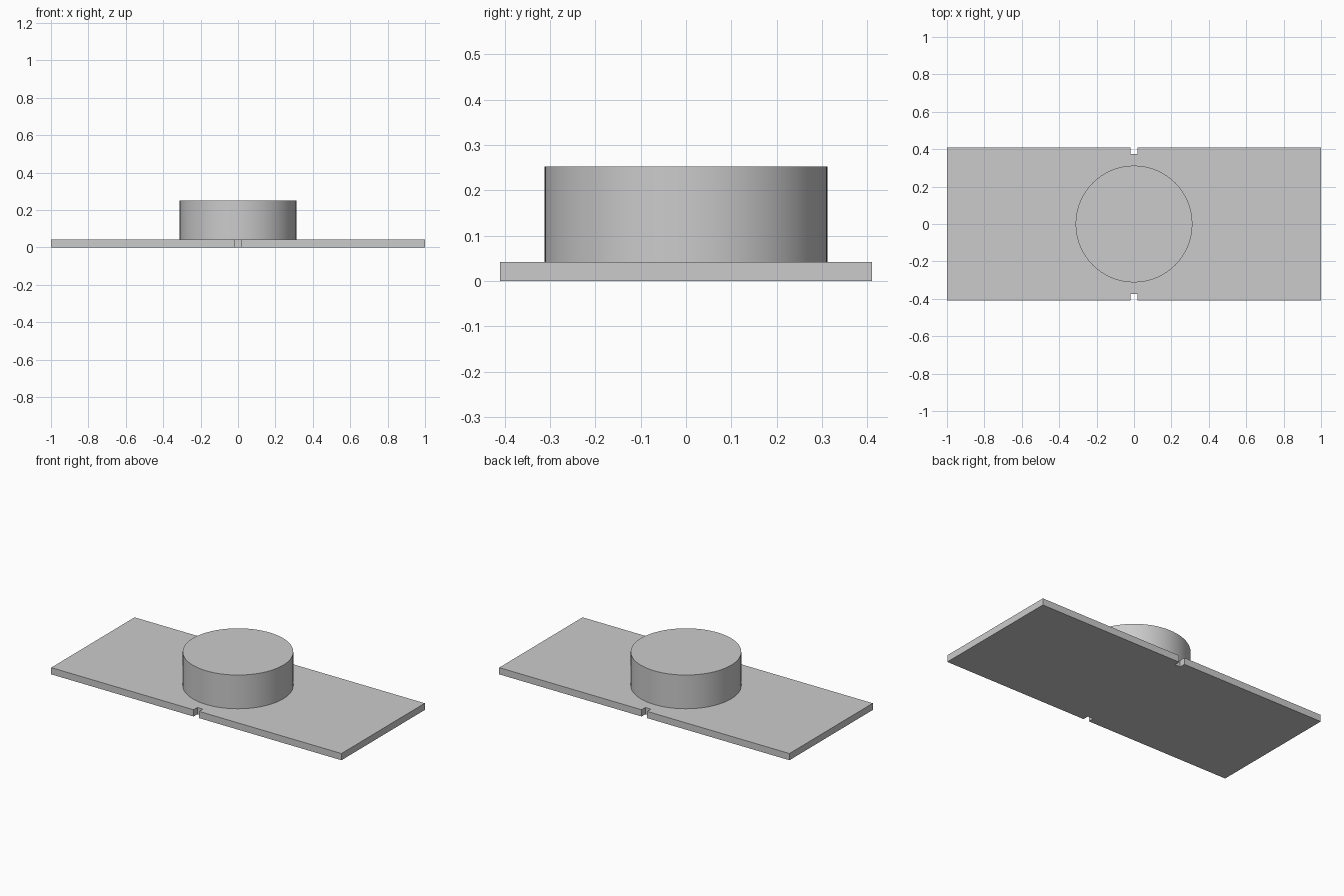
import bpy
import math

cube = bpy.data.objects.get("Cube")
if cube:
    bpy.data.objects.remove(cube, do_unlink=True)

HALF_X, HALF_Y, PLATE_H = 1.0, 0.41, 0.042
NOTCH_W, NOTCH_D = 0.019, 0.037
HUB_R, HUB_TOP = 0.312, 0.252

grey = bpy.data.materials.new("plain grey")
grey.use_nodes = True
colour = (0.6, 0.6, 0.6, 1.0)
grey.diffuse_color = colour
grey.node_tree.nodes["Principled BSDF"].inputs["Base Color"].default_value = colour

# Base plate: half outline with a notch, repeated by a half turn, then extruded
half = [(-HALF_X, -HALF_Y), (-NOTCH_W, -HALF_Y), (-NOTCH_W, -HALF_Y + NOTCH_D),
        (NOTCH_W, -HALF_Y + NOTCH_D), (NOTCH_W, -HALF_Y), (HALF_X, -HALF_Y)]
outline = half + [(-x, -y) for x, y in half]
n = len(outline)
verts = [(x, y, z) for z in (0, PLATE_H) for x, y in outline]
faces = [list(reversed(range(n))), list(range(n, 2 * n))]
faces += [[i, (i + 1) % n, n + (i + 1) % n, n + i] for i in range(n)]
mesh = bpy.data.meshes.new("base_plate")
mesh.from_pydata(verts, [], faces)
mesh.materials.append(grey)
plate = bpy.data.objects.new("base_plate", mesh)
bpy.context.collection.objects.link(plate)

# Round hub standing on the plate
bpy.ops.mesh.primitive_cylinder_add(
    vertices=96, radius=HUB_R, depth=HUB_TOP - PLATE_H,
    location=(0, 0, (HUB_TOP + PLATE_H) / 2))
hub = bpy.context.object
hub.name = "round_hub"
hub.data.materials.append(grey)
bpy.ops.object.shade_smooth_by_angle(angle=math.radians(30))
